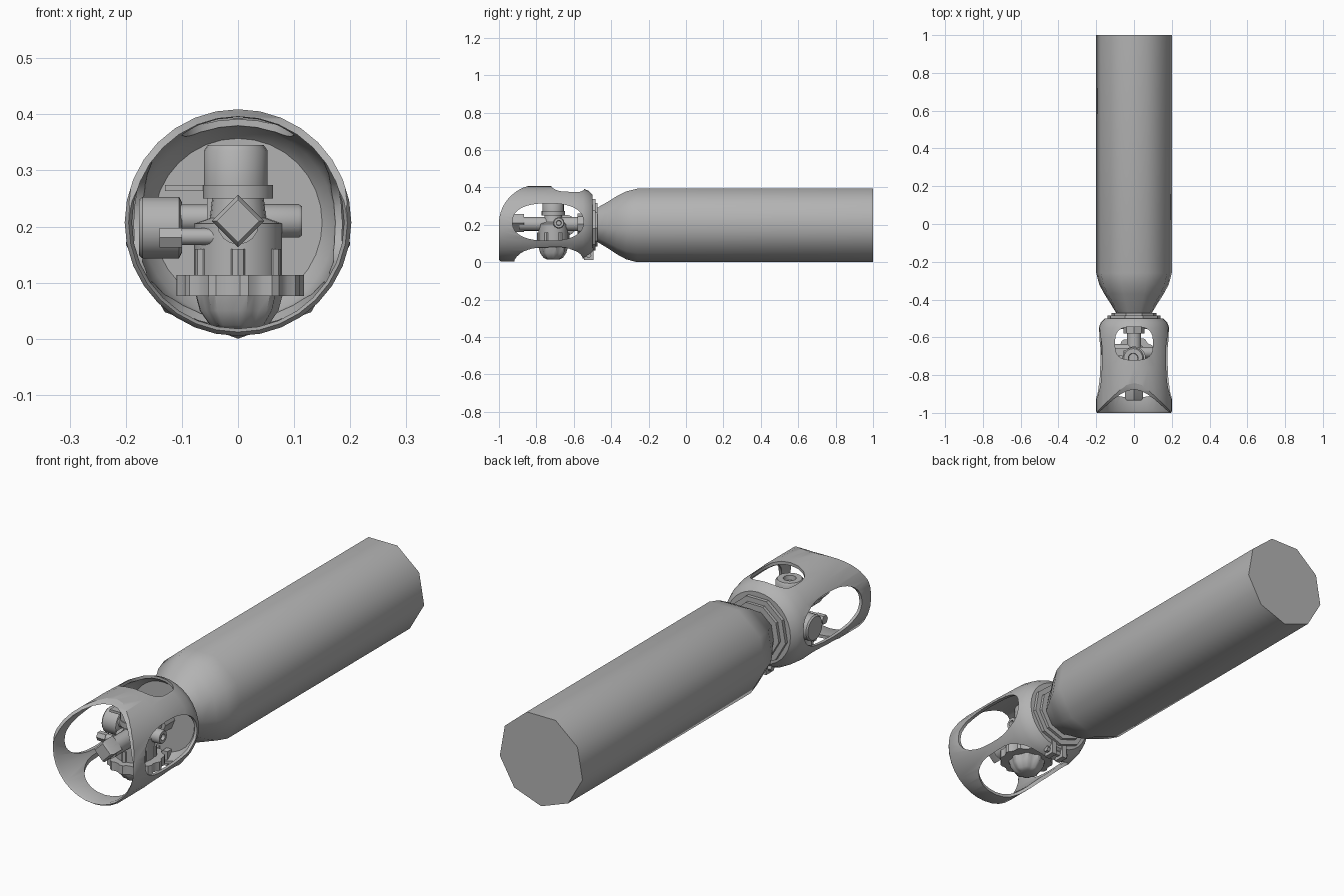
import bpy, bmesh
from math import cos, sin, pi, radians

cube = bpy.data.objects.get("Cube")
if cube:
    bpy.data.objects.remove(cube)

grey = bpy.data.materials.new("plain grey")
grey.use_nodes = True
grey.diffuse_color = (0.45, 0.45, 0.45, 1)
grey.node_tree.nodes["Principled BSDF"].inputs["Base Color"].default_value = (0.45, 0.45, 0.45, 1)

CZ = 0.205      # height of the main axis
VY = -0.71      # depth of the valve body


def finish(name, bm, angle):
    bmesh.ops.recalc_face_normals(bm, faces=bm.faces)
    mesh = bpy.data.meshes.new(name)
    bm.to_mesh(mesh)
    bm.free()
    mesh.materials.append(grey)
    obj = bpy.data.objects.new(name, mesh)
    bpy.context.collection.objects.link(obj)
    smooth(obj, angle)
    return obj


def smooth(obj, angle):
    bpy.ops.object.select_all(action='DESELECT')
    obj.select_set(True)
    bpy.context.view_layer.objects.active = obj
    bpy.ops.object.shade_smooth_by_angle(angle=radians(angle))


def place(axis, u, a, b):
    return {'X': (u, a, b), 'Y': (a, u, b), 'Z': (a, b, u)}[axis]


def lathe(name, profile, sides, axis='Y', centre=(0, CZ), phase=0, closed=False, flute=0, angle=35):
    """Turn (position, radius) points about an axis; flute pulls in every other corner."""
    bm = bmesh.new()
    rings = []
    for u, r in profile:
        ring = []
        for i in range(sides):
            t = phase + 2 * pi * i / sides
            k = r * (1 - flute * (i // 2 % 2))
            ring.append(bm.verts.new(place(axis, u, centre[0] + k * cos(t), centre[1] + k * sin(t))))
        rings.append(ring)
    pairs = list(zip(rings, rings[1:]))
    if closed:
        pairs.append((rings[-1], rings[0]))
    else:
        bm.faces.new(rings[0])
        bm.faces.new(rings[-1])
    for p, q in pairs:
        for i in range(sides):
            j = (i + 1) % sides
            bm.faces.new((p[i], p[j], q[j], q[i]))
    return finish(name, bm, angle)


def rod(name, start, end, r, sides=16, **kw):
    return lathe(name, [(start, r), (end, r)], sides, **kw)


def prism(name, outline, axis, start, end):
    bm = bmesh.new()
    face = bm.faces.new([bm.verts.new(place(axis, start, a, b)) for a, b in outline])
    new = bmesh.ops.extrude_face_region(bm, geom=[face])["geom"]
    move = place(axis, end - start, 0, 0)
    bmesh.ops.translate(bm, vec=move, verts=[v for v in new if isinstance(v, bmesh.types.BMVert)])
    return finish(name, bm, 30)


def box(name, lo, hi):
    return prism(name, [(lo[0], lo[1]), (hi[0], lo[1]), (hi[0], hi[1]), (lo[0], hi[1])], 'Z', lo[2], hi[2])


def rounded(ca, cb, ra, rb, power, n=40):
    pts = []
    for i in range(n):
        c, s = cos(2 * pi * i / n), sin(2 * pi * i / n)
        pts.append((ca + ra * abs(c) ** (2 / power) * (1 if c > 0 else -1),
                    cb + rb * abs(s) ** (2 / power) * (1 if s > 0 else -1)))
    return pts


# Gas cylinder with a tapered shoulder
lathe("gas_cylinder", [(-0.485, 0.085), (-0.465, 0.1), (-0.42, 0.127), (-0.37, 0.16), (-0.32, 0.187),
                       (-0.26, 0.203), (1, 0.203)], 9, phase=-pi / 2, centre=(0, 0.203), angle=50)

# Valve guard shell, open at the front
outer = [(-1, 0.195), (-0.99, 0.202), (-0.76, 0.202), (-0.6, 0.197), (-0.55, 0.187), (-0.52, 0.175), (-0.5, 0.155)]
inner = [(-0.515, 0.15), (-0.54, 0.172), (-0.6, 0.184), (-0.76, 0.189), (-0.99, 0.189)]
guard = lathe("valve_guard", outer + [(-0.5, 0.04), (-0.515, 0.04)] + inner, 32,
              centre=(0, 0.207), closed=True)

# Windows and swept front edge of the guard
sweep = [(-1 + 0.22 * (1 - cos(i * pi / 32)), 0.207 + 0.21 * sin(i * pi / 32)) for i in range(17)]
sweep += [(-0.78, 0.6), (-1.1, 0.6), (-1.1, 0.207)]
cutters = [
    prism("side_window_cutter", rounded(-0.738, 0.215, 0.19, 0.1, 2.4), 'X', -0.3, 0.3),
    prism("top_window_cutter", rounded(0, -0.632, 0.1, 0.088, 3), 'Z', 0.25, 0.5),
    prism("bottom_window_cutter", rounded(0, -0.735, 0.155, 0.183, 3.2), 'Z', -0.1, 0.15),
    prism("front_sweep_cutter", sweep, 'X', -0.3, 0.3),
]
for cutter in cutters:
    cutter.hide_render = True
    mod = guard.modifiers.new("cut", 'BOOLEAN')
    mod.operation = 'DIFFERENCE'
    mod.solver = 'EXACT'
    mod.object = cutter
    bpy.ops.object.select_all(action='DESELECT')
    guard.select_set(True)
    bpy.context.view_layer.objects.active = guard
    bpy.ops.object.modifier_apply(modifier=mod.name)
    bpy.data.objects.remove(cutter)
smooth(guard, 35)

# Neck clamp with two lugs and a cross bolt
rod("neck_collar", -0.505, -0.485, 0.143, 9, phase=-pi / 2)
rod("neck_ring", -0.487, -0.472, 0.12, 9, phase=-pi / 2)
for side, x in (("left", 0.028), ("right", -0.028)):
    box(side + "_clamp_lug", (x - 0.012, -0.545, 0.012), (x + 0.012, -0.495, 0.075))
rod("clamp_bolt", -0.055, 0.055, 0.014, 6, axis='X', centre=(-0.52, 0.037))

# Valve body, upright
body = (0, VY)
lathe("valve_body", [(0.1, 0.078), (0.205, 0.078), (0.215, 0.05), (0.26, 0.045)], 20, 'Z', body)
rod("cap_flange", 0.25, 0.274, 0.062, 20, axis='Z', centre=body)
lathe("valve_cap", [(0.27, 0.057), (0.335, 0.057), (0.345, 0.05), (0.345, 0.026), (0.325, 0.024)],
      20, 'Z', (-0.004, VY))
for i in range(6):
    t = i * pi / 3 + pi / 2
    rod("body_rib_%d" % i, 0.11, 0.16, 0.014, 8, axis='Z', centre=(0.072 * cos(t), VY + 0.072 * sin(t)))

# Handwheel below, with a fluted dome
lathe("handwheel", [(0.076, 0.114), (0.114, 0.114)], 48, 'Z', (0.004, VY), flute=0.07)
lathe("handwheel_dome", [(0.016, 0.035), (0.024, 0.052), (0.05, 0.07), (0.08, 0.078)],
      32, 'Z', (0.002, VY), flute=0.09)

# Stem to the cylinder, front outlet and its square end
rod("neck_stem", -0.72, -0.56, 0.038)
rod("neck_nut", -0.58, -0.48, 0.055, 8)
rod("front_outlet", -0.89, -0.7, 0.037)
lathe("square_outlet_end", [(-0.935, 0.038), (-0.925, 0.047), (-0.865, 0.047)], 4, centre=(0, 0.21))

# Left stub
lathe("left_stub", [(0, 0.03), (0.108, 0.03), (0.114, 0.026), (0.114, 0.014), (0.1, 0.012)],
      16, 'X', (-0.68, 0.21))

# Right gauge, its stem, a small bolt and a lever
lathe("right_gauge", [(-0.176, 0.05), (-0.17, 0.055), (-0.105, 0.055), (-0.1, 0.045)], 20, 'X', (-0.64, 0.198))
rod("gauge_stem", -0.11, 0, 0.024, axis='X', centre=(-0.66, 0.215))
rod("small_bolt", -0.1, -0.04, 0.015, 12, axis='X', centre=(-0.76, 0.182))
rod("small_bolt_head", -0.14, -0.1, 0.02, 6, axis='X', centre=(-0.76, 0.18))
box("lever", (-0.13, -0.7, 0.263), (-0.03, -0.66, 0.274))
box("lever_post", (-0.055, -0.7, 0.2), (-0.035, -0.67, 0.285))
